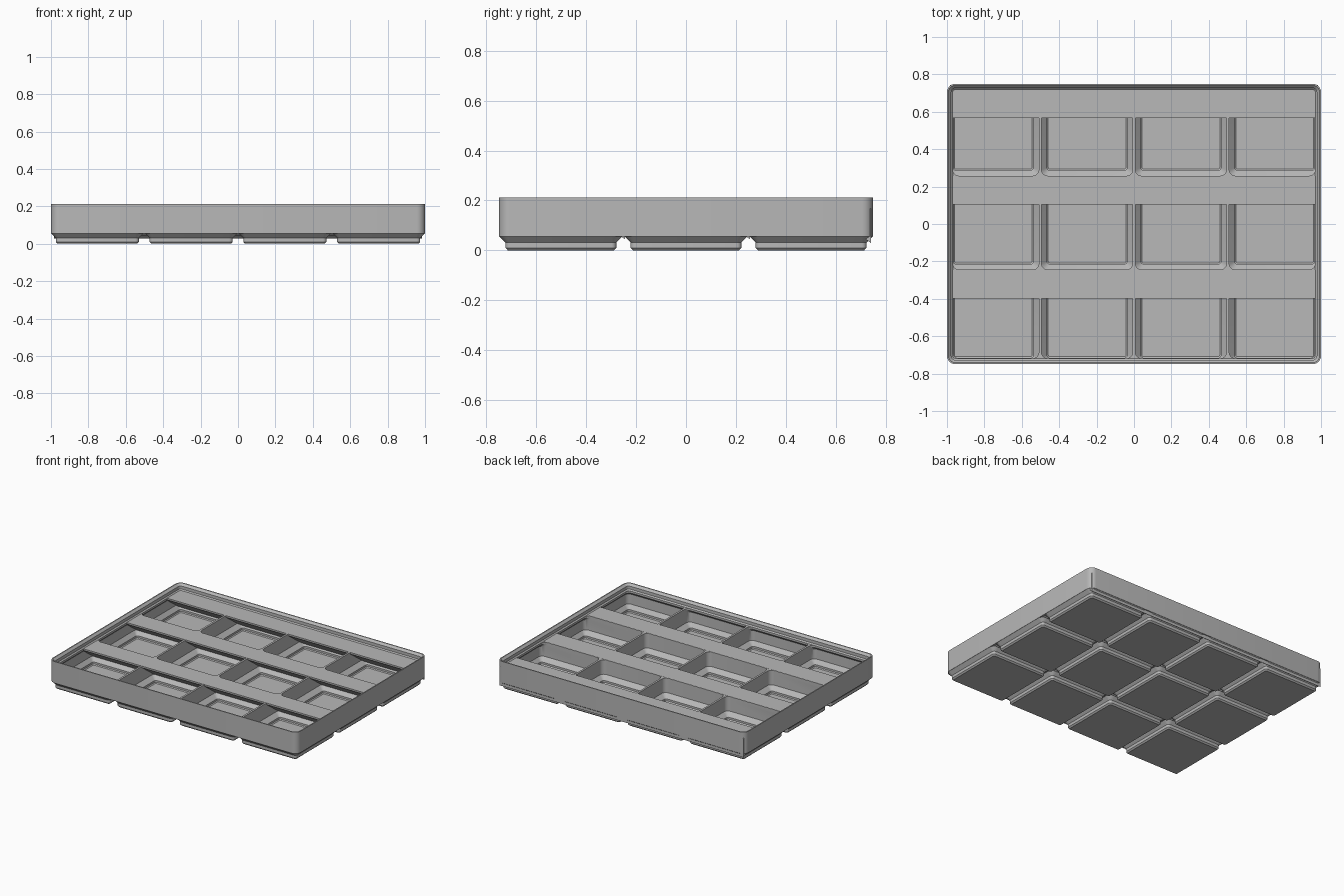
import bpy, bmesh, math

cube = bpy.data.objects.get("Cube")
if cube:
    bpy.data.objects.remove(cube, do_unlink=True)

PITCH, HX, HY, R = 0.5015, 1.0, 0.7493, 0.0448
LIP_Z = 0.167          # height of divider tops and base of the lip
LIP = 0.031            # how far the lip reaches inward
WALL, DIV = 0.0113, 0.007
COLS = [(i - 1.5) * PITCH for i in range(4)]
ROWS = [(j - 1) * PITCH for j in range(3)]

grey = bpy.data.materials.new("plain grey")
grey.use_nodes = True
grey.diffuse_color = (0.48, 0.48, 0.48, 1)
grey.node_tree.nodes["Principled BSDF"].inputs["Base Color"].default_value = grey.diffuse_color


def ring(bm, x0, x1, y0, y1, r, z, seg=6):
    """One rounded rectangle of vertices, anticlockwise."""
    r = max(r, 0.002)
    corners = [(x1 - r, y1 - r), (x0 + r, y1 - r), (x0 + r, y0 + r), (x1 - r, y0 + r)]
    verts = []
    for q, (cx, cy) in enumerate(corners):
        for s in range(seg + 1):
            a = math.pi / 2 * (q + s / seg)
            verts.append(bm.verts.new((cx + r * math.cos(a), cy + r * math.sin(a), z)))
    return verts


def loft(bm, rings):
    """Closed solid through rounded rectangles, bottom to top."""
    loops = [ring(bm, *spec) for spec in rings]
    for low, high in zip(loops, loops[1:]):
        n = len(low)
        for i in range(n):
            k = (i + 1) % n
            bm.faces.new((low[i], low[k], high[k], high[i]))
    bm.faces.new(loops[0][::-1])
    bm.faces.new(loops[-1])


def finish(bm, name):
    mesh = bpy.data.meshes.new(name)
    bm.to_mesh(mesh)
    bm.free()
    mesh.materials.append(grey)
    obj = bpy.data.objects.new(name, mesh)
    bpy.context.collection.objects.link(obj)
    return obj


def centred(cx, cy, hx, hy, r, z):
    return (cx - hx, cx + hx, cy - hy, cy + hy, r, z)


# Outer block with rounded corners
bm = bmesh.new()
loft(bm, [centred(0, 0, HX, HY, R, z) for z in (0.0555, 0.212)])
tray = finish(bm, "storage_tray")

# Stepped feet, one under each cell
bm = bmesh.new()
for cx in COLS:
    for cy in ROWS:
        loft(bm, [centred(cx, cy, h, h, r, z) for h, r, z in (
            (0.2125, 0.0096, 0), (0.222, 0.019, 0.0096),
            (0.222, 0.019, 0.031), (0.2475, R, 0.0567))])
feet = finish(bm, "feet_helper")

# Compartments: hollow foot, sloped shoulder, straight walls, sloped lip underside
bm = bmesh.new()
PIT = ((0.208, 0.010, 0.012, WALL), (0.214, 0.014, 0.018, WALL),
       (0.214, 0.014, 0.032, WALL), (0.2437, 0.033, 0.0615, WALL),
       (0.2437, 0.033, 0.134, WALL), (0.2437, 0.033, 0.153, LIP),
       (0.2437, 0.033, 0.18, LIP))
for cx in COLS:
    for cy in ROWS:
        loft(bm, [(max(cx - h, -HX + w), min(cx + h, HX - w),
                   max(cy - h, -HY + w), min(cy + h, HY - w), r, z)
                  for h, r, z, w in PIT])
pits = finish(bm, "compartment_cutter")

# Stacking lip: chamfer, straight, chamfer
bm = bmesh.new()
loft(bm, [centred(0, 0, HX - d, HY - d, R - d, z) for d, z in (
    (LIP, LIP_Z), (0.0227, 0.1753), (0.0227, 0.197), (-0.0073, 0.227))])
lip = finish(bm, "lip_cutter")

for helper, op in ((feet, 'UNION'), (pits, 'DIFFERENCE'), (lip, 'DIFFERENCE')):
    mod = tray.modifiers.new(helper.name, 'BOOLEAN')
    mod.operation, mod.solver, mod.object = op, 'EXACT', helper
    helper.hide_render = True
graph = bpy.context.evaluated_depsgraph_get()
solid = bpy.data.meshes.new_from_object(tray.evaluated_get(graph))
tray.modifiers.clear()
tray.data = solid
for helper in (feet, pits, lip):
    bpy.data.objects.remove(helper, do_unlink=True)

# Label shelves along the back of each row, with a sloped support
top = LIP_Z + 0.0008
for name, back, front in (("front_label_shelf", -0.245, -0.398),
                          ("middle_label_shelf", 0.2565, 0.103),
                          ("back_label_shelf", 0.742, 0.567)):
    bm = bmesh.new()
    drop = (back - front) * math.tan(math.radians(36))
    profile = [(front, top), (front, top - 0.012), (back, top - 0.012 - drop), (back, top)]
    ends = [[bm.verts.new((x, y, z)) for y, z in profile] for x in (-0.985, 0.985)]
    for i in range(4):
        k = (i + 1) % 4
        bm.faces.new((ends[0][i], ends[0][k], ends[1][k], ends[1][i]))
    bm.faces.new(ends[0])
    bm.faces.new(ends[1])
    bmesh.ops.recalc_face_normals(bm, faces=bm.faces[:])
    finish(bm, name)

# Smooth the rounded corners, keep the edges crisp
bpy.ops.object.select_all(action='DESELECT')
tray.select_set(True)
bpy.context.view_layer.objects.active = tray
bpy.ops.object.shade_smooth_by_angle(angle=math.radians(30))
